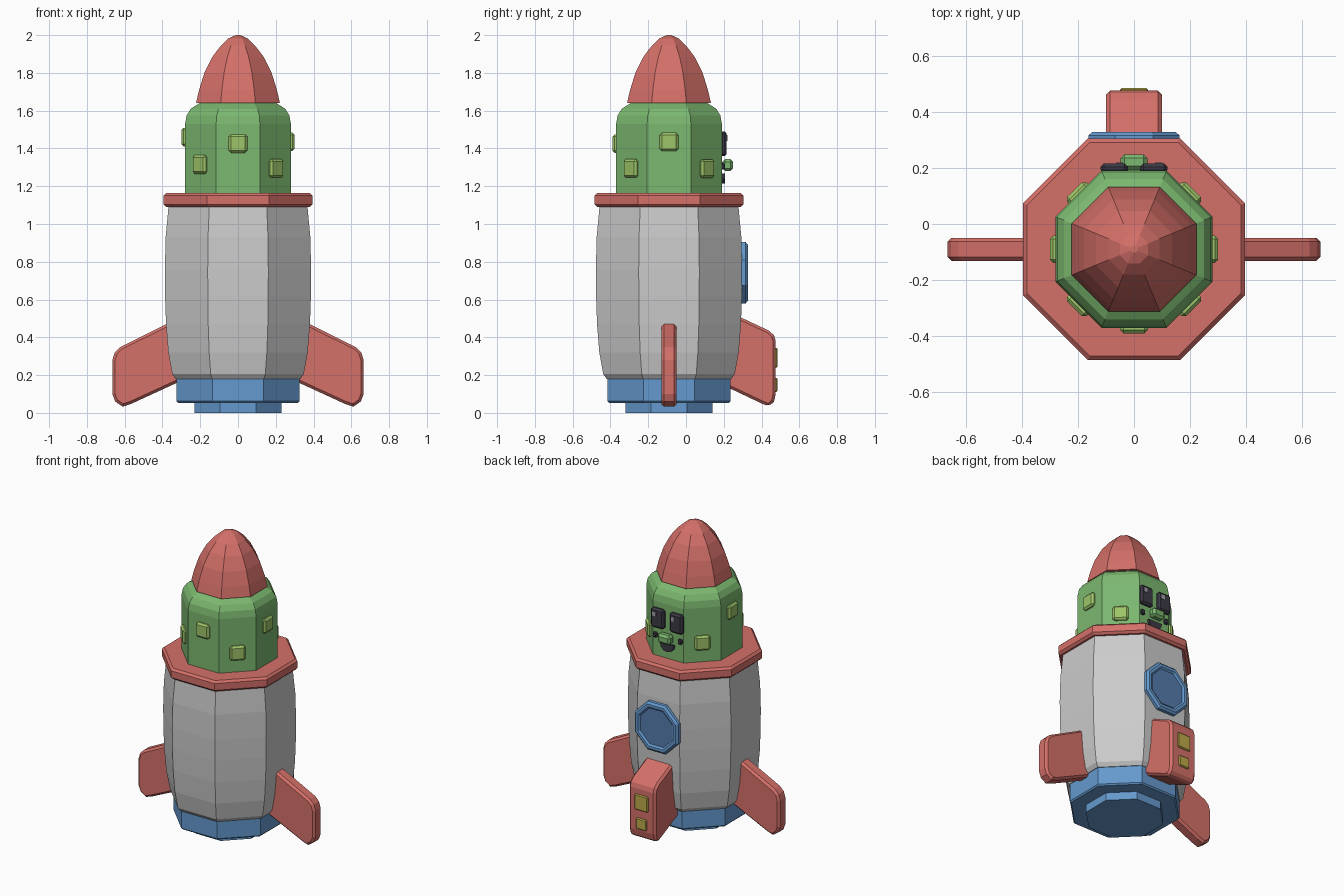
import bpy, bmesh
from math import sin, cos, pi, radians
from mathutils import Matrix

if "Cube" in bpy.data.objects:
    bpy.data.objects.remove(bpy.data.objects["Cube"])

AXIS_Y = -0.09  # y position of the rocket's vertical axis


def material(name, r, g, b):
    m = bpy.data.materials.new(name)
    m.diffuse_color = (r, g, b, 1)
    m.use_nodes = True
    m.node_tree.nodes["Principled BSDF"].inputs["Base Color"].default_value = m.diffuse_color
    return m


RED = material("red", 0.66, 0.16, 0.14)
BLUE = material("blue", 0.13, 0.32, 0.62)
GLASS = material("deep_blue", 0.09, 0.20, 0.42)
GREEN = material("green", 0.20, 0.48, 0.16)
LIME = material("lime", 0.34, 0.56, 0.14)
YELLOW = material("yellow", 0.52, 0.40, 0.07)
DARK = material("dark", 0.045, 0.042, 0.06)
SHINE = material("shine", 0.35, 0.35, 0.38)


def finish(name, bm, mat, matrix, bevel=0):
    bmesh.ops.recalc_face_normals(bm, faces=bm.faces)
    me = bpy.data.meshes.new(name)
    bm.to_mesh(me)
    bm.free()
    ob = bpy.data.objects.new(name, me)
    bpy.context.collection.objects.link(ob)
    ob.matrix_world = matrix
    if mat:
        me.materials.append(mat)
    if bevel:
        mod = ob.modifiers.new("bevel", "BEVEL")
        mod.width = bevel
        mod.segments = 1
        mod.limit_method = "ANGLE"
        mod.angle_limit = radians(62)
    return ob


def lathe(name, profile, mat, matrix=None, sides=8):
    """Polygonal turned solid; profile is (apothem, height), ends are capped."""
    bm = bmesh.new()
    rings = []
    for a, z in profile:
        r = a / cos(pi / sides)
        rings.append([bm.verts.new((r * cos((k + .5) * 2 * pi / sides),
                                    r * sin((k + .5) * 2 * pi / sides), z)) for k in range(sides)])
    for lo, hi in zip(rings, rings[1:]):
        for k in range(sides):
            j = (k + 1) % sides
            bm.faces.new((lo[k], lo[j], hi[j], hi[k]))
    bm.faces.new(rings[0])
    bm.faces.new(rings[-1])
    return finish(name, bm, mat, matrix or Matrix.Translation((0, AXIS_Y, 0)))


def prism(name, points, thick, mat, matrix, bevel=0):
    """Outline in local x-z, extruded symmetrically along local y."""
    bm = bmesh.new()
    a = [bm.verts.new((x, -thick / 2, z)) for x, z in points]
    b = [bm.verts.new((x, thick / 2, z)) for x, z in points]
    n = len(points)
    bm.faces.new(a)
    bm.faces.new(b)
    for k in range(n):
        bm.faces.new((a[k], a[(k + 1) % n], b[(k + 1) % n], b[k]))
    return finish(name, bm, mat, matrix, bevel)


def box(name, size, loc, mat, bevel=0, matrix=None):
    bm = bmesh.new()
    bmesh.ops.create_cube(bm, size=1)
    bmesh.ops.scale(bm, vec=size, verts=bm.verts)
    bmesh.ops.translate(bm, vec=loc, verts=bm.verts)
    return finish(name, bm, mat, matrix or Matrix(), bevel)


def around(deg):
    return Matrix.Translation((0, AXIS_Y, 0)) @ Matrix.Rotation(radians(deg), 4, "Z")


# Turned hull parts
lathe("nozzle", [(.23, 0), (.23, .06)], BLUE)
lathe("base", [(.318, .053), (.326, .062), (.326, .19)], BLUE)
lathe("hull", [(.33, .18), (.348, .205), (.369, .32), (.381, .47), (.386, .62),
               (.387, .76), (.383, .93), (.367, 1.10)], None)
lathe("collar", [(.381, 1.09), (.395, 1.104), (.395, 1.15), (.381, 1.164)], RED)
lathe("head", [(.28, 1.155), (.28, 1.53), (.272, 1.575), (.25, 1.61), (.2, 1.642)], GREEN)
lathe("nose_cone", [(.222, 1.64), (.206, 1.71), (.178, 1.80), (.136, 1.885),
                    (.09, 1.945), (.05, 1.983), (.012, 2.0)], RED)

# Two thin side fins and one wide back fin
side = [(.30, .17), (.565, .048), (.61, .033), (.65, .06), (.665, .10), (.665, .28),
        (.653, .32), (.625, .348), (.36, .48), (.30, .48)]
back = [(.30, .14), (.49, .05), (.53, .035), (.556, .06), (.565, .10), (.565, .38),
        (.556, .41), (.53, .435), (.36, .515), (.30, .515)]
prism("right_fin", side, .082, RED, around(0), .014)
prism("left_fin", side, .082, RED, around(180), .014)
prism("back_fin", back, .20, RED, around(90), .014)
box("upper_fin_light", (.10, .02, .105), (0, .475, .292), YELLOW, .006)
box("lower_fin_light", (.08, .02, .075), (0, .475, .148), YELLOW, .006)

# Round window on the back of the hull
window = Matrix.Translation((0, .285, .742)) @ Matrix.Rotation(radians(-90), 4, "X")
lathe("window_frame", [(.163, 0), (.163, .03), (.15, .042), (.132, .042), (.122, .03)], BLUE, window)
lathe("window_glass", [(.12, .01), (.12, .033)], GLASS, window)

# Studs on the seven head panels without the face
for deg, z in ((0, 1.435), (45, 1.293), (135, 1.295), (180, 1.46),
               (225, 1.315), (270, 1.425), (315, 1.295)):
    box(f"stud_{deg}", (.04, .098, .098), (.28, 0, z), LIME, .012, around(deg))

# Face on the back panel of the head
for label, s in (("right", 1), ("left", -1)):
    box(label + "_eye", (.098, .035, .132), (.07 * s, .198, 1.425), DARK, .012)
    box(label + "_eye_shine", (.026, .01, .03), (.07 * s + .018, .214, 1.455), SHINE)
    box(label + "_cheek", (.03, .024, .034), (.094 * s, .194, 1.305), DARK, .006)
box("nose_bridge", (.06, .03, .035), (0, .20, 1.312), GREEN, .006)
box("nose", (.095, .055, .062), (0, .221, 1.312), GREEN, .014)
mouth = [(-.052, 1.268), (-.046, 1.24), (-.026, 1.22), (0, 1.214),
         (.026, 1.22), (.046, 1.24), (.052, 1.268)]
prism("mouth", mouth, .026, DARK, Matrix.Translation((0, .193, 0)))
